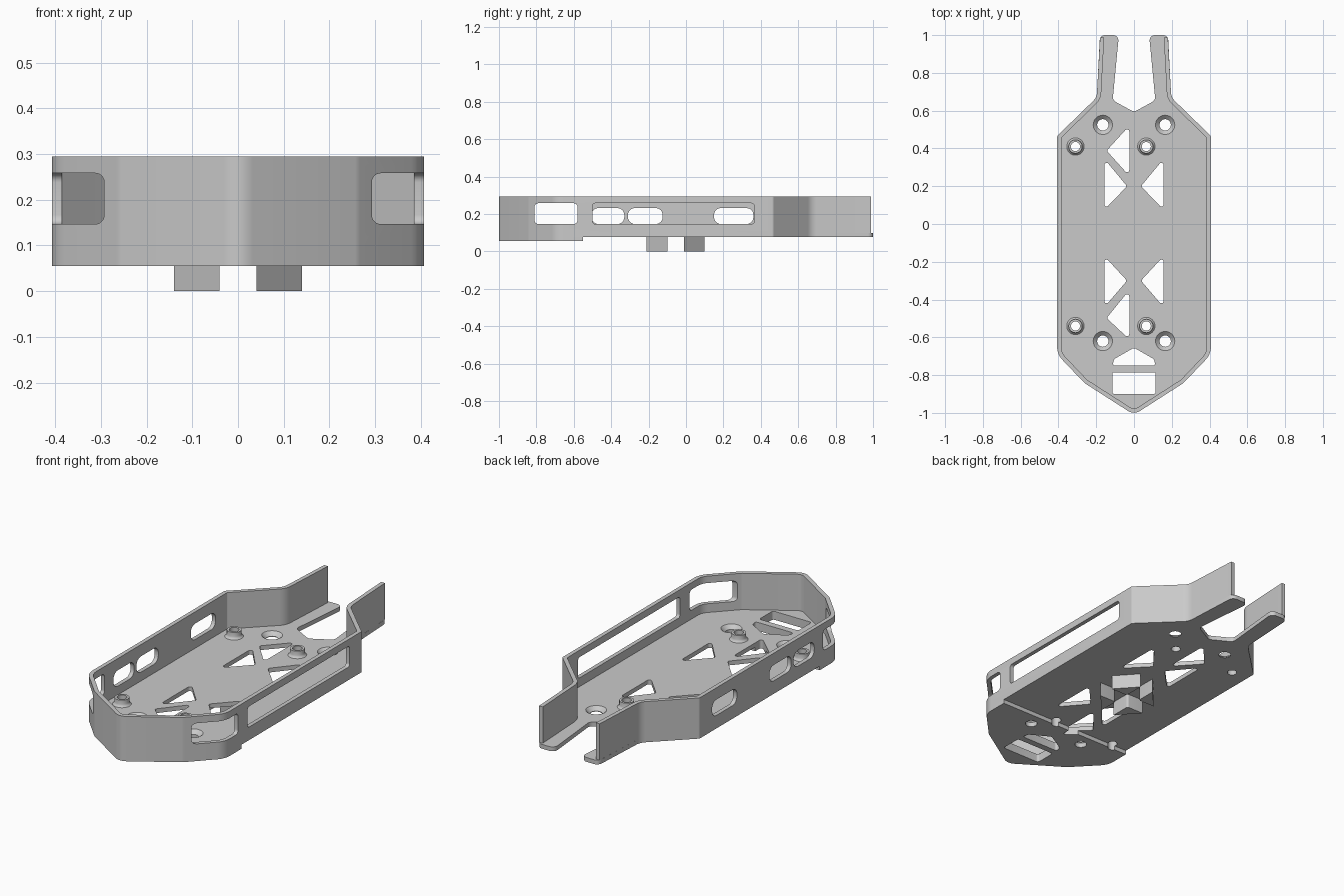
import bpy, bmesh, math
from mathutils import Vector

cube = bpy.data.objects.get("Cube")
if cube:
    bpy.data.objects.remove(cube, do_unlink=True)

grey = bpy.data.materials.new("plain grey")
grey.use_nodes = True
GREY = (0.59, 0.59, 0.59, 1)
grey.diffuse_color = GREY
grey.node_tree.nodes["Principled BSDF"].inputs["Base Color"].default_value = GREY

BASE, UNDER, FLOOR, TOP = 0.055, 0.077, 0.1, 0.295   # main heights
STEP_Y = -0.55                                        # edge of the front pad
THICK = 0.022                                         # wall thickness


def rounded(corners, closed=True, seg=6):
    """Replace each (x, y, radius) corner by a tangent arc."""
    out, n = [], len(corners)
    for i, (x, y, r) in enumerate(corners):
        p = Vector((x, y))
        if r <= 0 or (not closed and i in (0, n - 1)):
            out.append(p)
            continue
        a = Vector(corners[i - 1][:2]) - p
        b = Vector(corners[(i + 1) % n][:2]) - p
        half = a.angle(b) / 2
        reach = min(r / math.tan(half), 0.48 * a.length, 0.48 * b.length)
        r = reach * math.tan(half)
        a.normalize()
        b.normalize()
        centre = p + (a + b).normalized() * (r / math.sin(half))
        start = p + a * reach - centre
        end = p + b * reach - centre
        sweep = math.pi - 2 * half
        for k in range(seg + 1):
            t = k / seg
            arm = start * math.sin((1 - t) * sweep) + end * math.sin(t * sweep)
            out.append(centre + arm / math.sin(sweep))
    return out


def prism(bm, pts, lo, hi, axis="z"):
    """Extrude a 2D polygon along z, or along x with points as (y, z)."""
    put = (lambda p, h: (p[0], p[1], h)) if axis == "z" else (lambda p, h: (h, p[0], p[1]))
    low = [bm.verts.new(put(p, lo)) for p in pts]
    high = [bm.verts.new(put(p, hi)) for p in pts]
    bm.faces.new(low[::-1])
    bm.faces.new(high)
    for i in range(len(pts)):
        j = (i + 1) % len(pts)
        bm.faces.new((low[i], low[j], high[j], high[i]))


def lathe(bm, x, y, profile, tube=False, seg=32):
    """Turn an (r, z) profile about a vertical axis."""
    rings = [[bm.verts.new((x + r * math.cos(math.tau * k / seg),
                            y + r * math.sin(math.tau * k / seg), z))
              for k in range(seg)] for r, z in profile]
    pairs = list(zip(rings, rings[1:]))
    if tube:
        pairs.append((rings[-1], rings[0]))
    else:
        bm.faces.new(rings[0])
        bm.faces.new(rings[-1])
    for a, b in pairs:
        for k in range(seg):
            m = (k + 1) % seg
            bm.faces.new((a[k], a[m], b[m], b[k]))


def make(name, bm):
    bmesh.ops.recalc_face_normals(bm, faces=bm.faces)
    mesh = bpy.data.meshes.new(name)
    bm.to_mesh(mesh)
    bm.free()
    mesh.materials.append(grey)
    obj = bpy.data.objects.new(name, mesh)
    bpy.context.collection.objects.link(obj)
    return obj


def activate(obj):
    bpy.ops.object.select_all(action="DESELECT")
    obj.select_set(True)
    bpy.context.view_layer.objects.active = obj


def cut(obj, cutter):
    activate(obj)
    mod = obj.modifiers.new("cut", "BOOLEAN")
    mod.operation, mod.solver, mod.object = "DIFFERENCE", "EXACT", cutter
    bpy.ops.object.modifier_apply(modifier=mod.name)


def box(x0, x1, y0, y1, r):
    return rounded([(x0, y0, r), (x1, y0, r), (x1, y1, r), (x0, y1, r)])


def mirror(half):
    """Complete a half outline whose last point lies on the centre line."""
    return half + [(-x, y, r) for x, y, r in half[-2::-1]]


def inset(path, t):
    """Mitred inward offset of an open path."""
    out = []
    for i, (x, y, r) in enumerate(path):
        p = Vector((x, y))
        prev = p - Vector(path[i - 1][:2]) if i else None
        nxt = Vector(path[i + 1][:2]) - p if i < len(path) - 1 else None
        d0, d1 = (prev or nxt).normalized(), (nxt or prev).normalized()
        n0, n1 = Vector((d0.y, -d0.x)), Vector((d1.y, -d1.x))
        q = p + (n0 + n1) * (t / (1 + n0.dot(n1)))
        turn = d0.x * d1.y - d0.y * d1.x
        out.append((q.x, q.y, max(r + t * (1 if turn > 0 else -1), 0.008) if r else 0))
    return out


# Outlines: right half from the back prong to the front tip
side = [(0.197, 0.67, 0.07), (0.407, 0.466, 0.015), (0.407, -0.69, 0.1),
        (0.262, -0.842, 0.06), (0, -1.01, 0.06)]
prong = [(0.113, 0.655, 0.03), (0.08, 1, 0.028), (0.18, 1, 0.028)]
outline = [(0, 0.593, 0.03)] + mirror(prong + side)
outer = mirror([(0.18, 0.988, 0)] + side)

# Floor plate and the thicker front pad beneath it
bm = bmesh.new()
prism(bm, rounded(outline), UNDER, FLOOR)
floor = make("floor_plate", bm)

bm = bmesh.new()
nose = [p for p in rounded(outer, False) if p.y < STEP_Y]
prism(bm, [Vector((0.407, STEP_Y))] + nose + [Vector((-0.407, STEP_Y))], BASE, UNDER)
pad = make("front_pad", bm)

# Openings in the floor
bosses = [(x, y) for x in (-0.31, 0.065) for y in (0.41, -0.54)]
screws = [(x, y) for x in (-0.165, 0.165) for y in (0.525, -0.62)]
bm = bmesh.new()
R = 0.012
triangles = [[(-0.145, 0.388), (-0.025, 0.52), (-0.025, 0.255)],
             [(-0.145, -0.498), (-0.025, -0.35), (-0.025, -0.61)]]
for s in (-1, 1):
    triangles.append([(s * 0.157, 0.345), (s * 0.037, 0.2), (s * 0.157, 0.075)])
    triangles.append([(s * 0.157, -0.17), (s * 0.037, -0.3), (s * 0.157, -0.44)])
for tri in triangles:
    prism(bm, rounded([(x, y, R) for x, y in tri]), 0, 0.2)
prism(bm, rounded([(-0.115, -0.75, R), (0.115, -0.75, R), (0.105, -0.715, 0.02),
                   (0, -0.655, 0.02), (-0.105, -0.715, 0.02)]), 0, 0.2)
prism(bm, box(-0.115, 0.115, -0.9, -0.785, R), 0, 0.2)
for x, y in bosses:
    lathe(bm, x, y, [(0.024, 0), (0.024, 0.2)])
for x, y in screws:
    lathe(bm, x, y, [(0.03, 0), (0.03, UNDER + 0.003), (0.051, FLOOR), (0.051, 0.2)])
floor_cutter = make("floor_cutter", bm)
cut(floor, floor_cutter)
cut(pad, floor_cutter)

# Perimeter wall, open at the back
bm = bmesh.new()
inner = rounded(inset(outer, THICK), False)
prism(bm, rounded(outer, False) + inner[::-1], FLOOR, TOP)
wall = make("perimeter_wall", bm)

# Side windows: a pair at the front, one long slot, three short slots
bm = bmesh.new()
for lo, hi in ((-0.6, -0.2), (0.2, 0.6)):
    prism(bm, box(-0.81, -0.58, 0.147, 0.258, 0.02), lo, hi, "x")
prism(bm, box(-0.5, 0.365, 0.147, 0.258, 0.015), 0.2, 0.6, "x")
for y0, y1 in ((-0.505, -0.33), (-0.31, -0.125), (0.15, 0.36)):
    prism(bm, box(y0, y1, 0.147, 0.232, 0.036), -0.6, -0.2, "x")
wall_cutter = make("wall_cutter", bm)
cut(wall, wall_cutter)

for helper in (floor_cutter, wall_cutter):
    bpy.data.objects.remove(helper, do_unlink=True)

# Raised screw bosses on the floor
bm = bmesh.new()
for x, y in bosses:
    lathe(bm, x, y, [(0.024, FLOOR), (0.046, FLOOR), (0.039, FLOOR + 0.006),
                     (0.036, FLOOR + 0.014), (0.036, FLOOR + 0.036),
                     (0.024, FLOOR + 0.036)], tube=True)
boss = make("screw_bosses", bm)

# Four triangular feet leaving a cross-shaped channel between them
bm = bmesh.new()
for sx in (-1, 1):
    for sy in (-1, 1):
        tri = [(0.04, 0.045, 0.012), (0.14, 0.045, 0), (0.04, 0.155, 0)]
        prism(bm, rounded([(sx * x, sy * y - 0.055, r) for x, y, r in tri]), 0, UNDER)
feet = make("cross_feet", bm)

for obj in (floor, pad, wall, boss, feet):
    activate(obj)
    bpy.ops.object.shade_smooth_by_angle(angle=math.radians(30))
